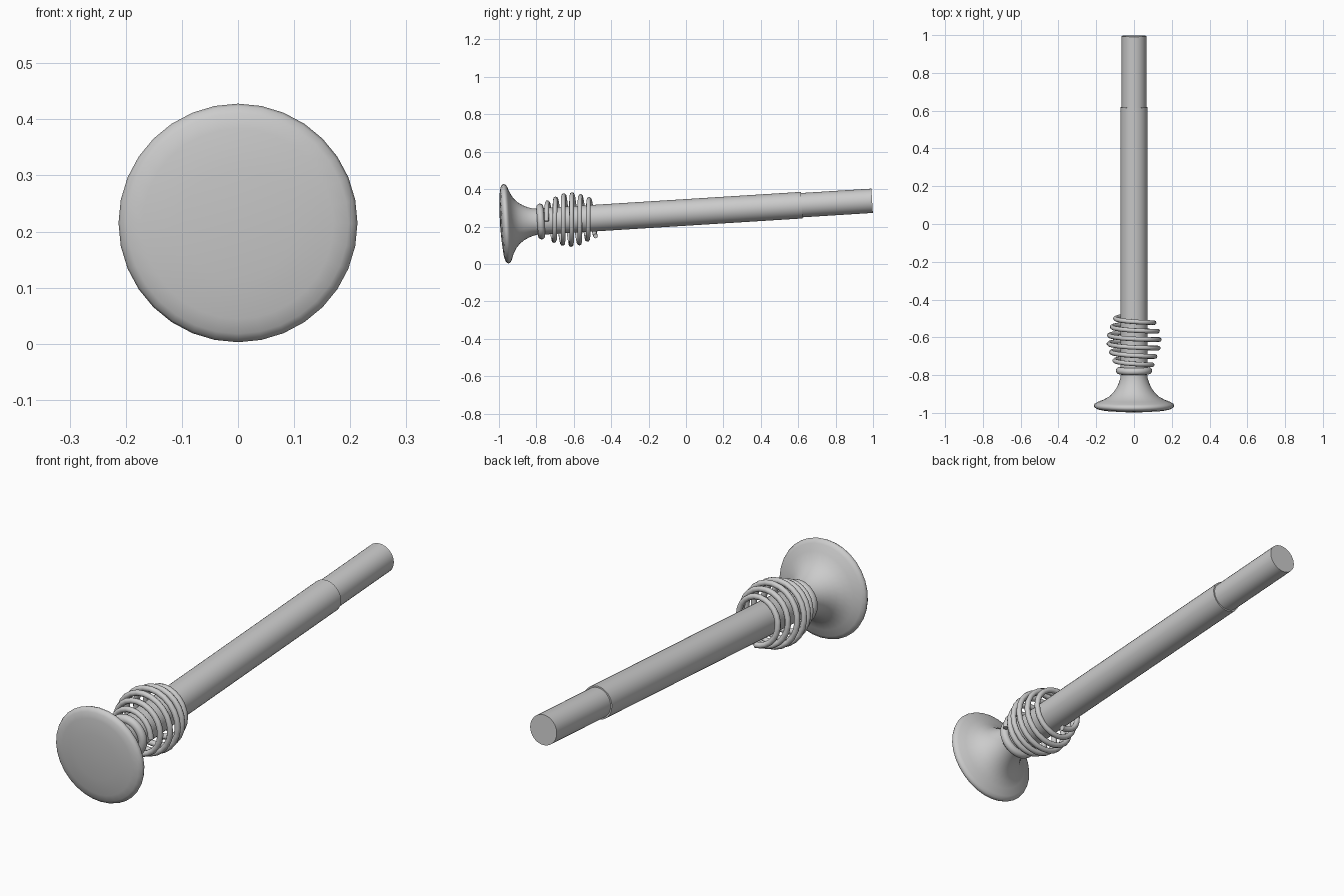
import bpy, bmesh, math
from mathutils import Matrix

if "Cube" in bpy.data.objects:
    bpy.data.objects.remove(bpy.data.objects["Cube"])

# Everything is built along a local y axis, then tilted so the far end rises
TILT = Matrix.Translation((0, 0, 0.2755)) @ Matrix.Rotation(math.atan(0.0625), 4, 'X')


def lathe(name, profile, sides=32, closed=False, angle=40):
    """Spin (radius, along-axis) points round the local y axis."""
    bm = bmesh.new()
    verts = [bm.verts.new((r, s, 0)) for r, s in profile]
    edges = [bm.edges.new(p) for p in zip(verts, verts[1:])]
    if closed:
        edges.append(bm.edges.new((verts[-1], verts[0])))
    bmesh.ops.spin(bm, geom=verts + edges, cent=(0, 0, 0), axis=(0, 1, 0),
                   angle=math.tau, steps=sides, use_duplicate=False)
    bmesh.ops.remove_doubles(bm, verts=bm.verts, dist=1e-5)
    bmesh.ops.recalc_face_normals(bm, faces=bm.faces)
    mesh = bpy.data.meshes.new(name)
    bm.to_mesh(mesh)
    bm.free()
    ob = bpy.data.objects.new(name, mesh)
    bpy.context.collection.objects.link(ob)
    ob.matrix_world = TILT
    bpy.ops.object.select_all(action='DESELECT')
    ob.select_set(True)
    bpy.context.view_layer.objects.active = ob
    bpy.ops.object.shade_smooth_by_angle(angle=math.radians(angle))
    return ob


# Flared round head with a slightly domed front, narrowing to the neck
lathe("head", [(0, -0.997), (0.1, -0.993), (0.17, -0.987), (0.197, -0.981),
               (0.209, -0.973), (0.213, -0.964), (0.209, -0.954), (0.196, -0.946),
               (0.165, -0.934), (0.135, -0.918), (0.11, -0.895), (0.093, -0.87),
               (0.081, -0.845), (0.073, -0.82), (0.069, -0.795), (0.069, -0.76)], angle=70)

# Long shaft and the slimmer tip
lathe("shaft", [(0, -0.77), (0.071, -0.77), (0.071, 0.62), (0, 0.62)])
lathe("tip", [(0, 0.6), (0.065, 0.6), (0.065, 0.997), (0, 0.997)])

# Rounded collar behind the head
lathe("collar", [(0.077 + 0.019 * math.cos(a), -0.778 + 0.019 * math.sin(a))
                 for a in (math.tau * i / 12 for i in range(12))], closed=True, angle=70)

# Barrel-shaped coil spring
TURNS, STEPS = 5.75, 24
count = int(TURNS * STEPS) + 1
curve = bpy.data.curves.new("spring", 'CURVE')
curve.dimensions = '3D'
curve.bevel_depth = 0.0125
curve.bevel_resolution = 2
curve.use_fill_caps = True
path = curve.splines.new('POLY')
path.points.add(count - 1)
for i, point in enumerate(path.points):
    t, a = i / (count - 1), math.tau * i / STEPS
    r = 0.096 + 0.038 * max(0.0, math.sin(math.pi * t)) ** 1.4
    point.co = (r * math.cos(a), -0.747 + 0.0447 * i / STEPS, r * math.sin(a), 1)
path.use_smooth = True
spring = bpy.data.objects.new("spring", curve)
bpy.context.collection.objects.link(spring)
spring.matrix_world = TILT
